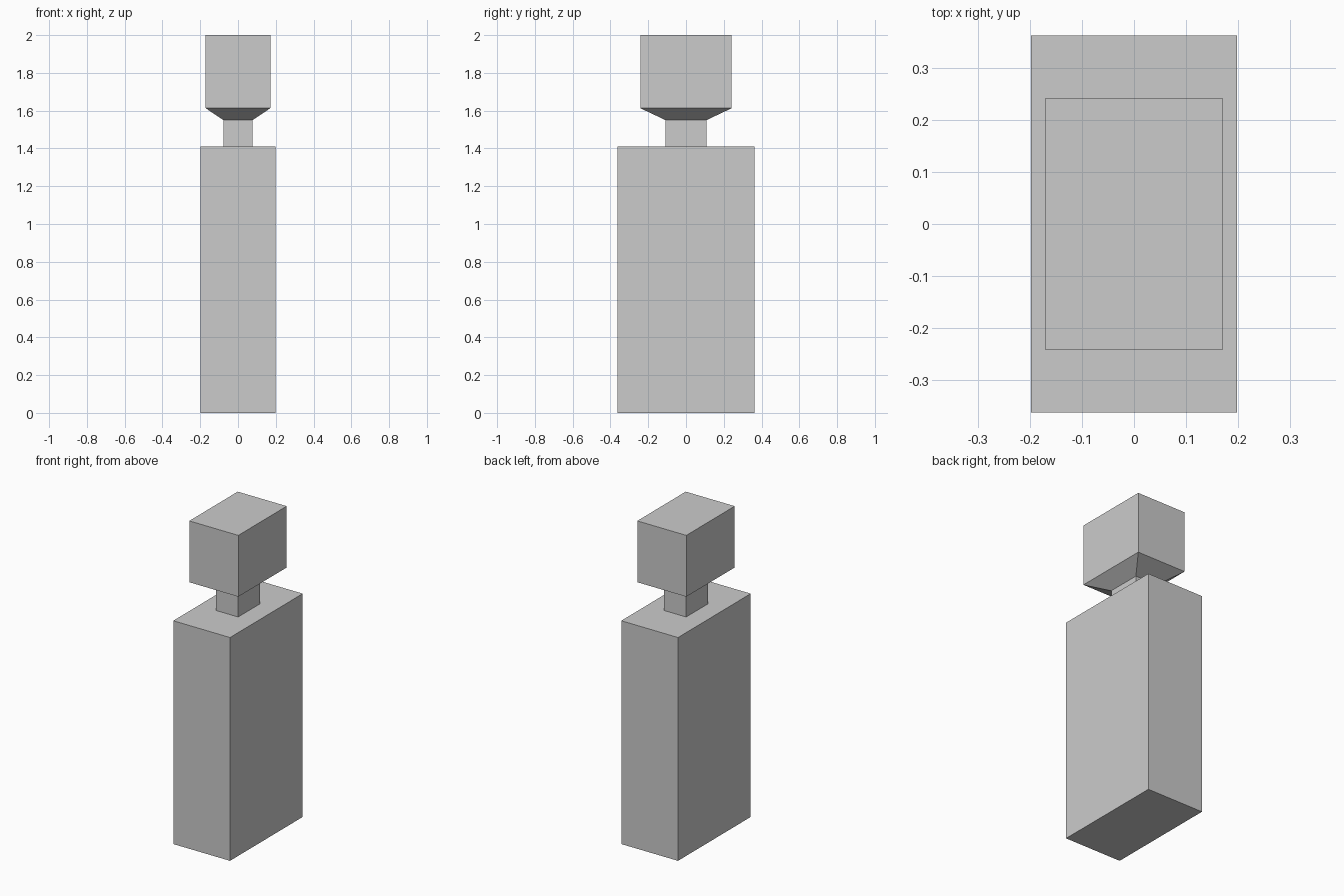
import bpy
import bmesh

if "Cube" in bpy.data.objects:
    bpy.data.objects.remove(bpy.data.objects["Cube"])


def loft(name, rings, cap_bottom=False, cap_top=False):
    """Skin a stack of rectangles given as (half_x, half_y, z)."""
    bm = bmesh.new()
    loops = [[bm.verts.new((sx * hx, sy * hy, z))
              for sx, sy in ((-1, -1), (1, -1), (1, 1), (-1, 1))]
             for hx, hy, z in rings]
    for low, high in zip(loops, loops[1:]):
        for i in range(4):
            j = (i + 1) % 4
            bm.faces.new((low[i], low[j], high[j], high[i]))
    if cap_bottom:
        bm.faces.new(loops[0][::-1])
    if cap_top:
        bm.faces.new(loops[-1])
    mesh = bpy.data.meshes.new(name)
    bm.to_mesh(mesh)
    bm.free()
    obj = bpy.data.objects.new(name, mesh)
    bpy.context.collection.objects.link(obj)
    return obj


BODY = (0.198, 0.3625)
NECK = (0.077, 0.1085)
CAP = (0.171, 0.2415)
SHOULDER_Z, NECK_TOP_Z, FLARE_Z, TOP_Z = 1.409, 1.55, 1.613, 2.0

# Tall bottle body, with the flat shoulder running in to the neck
loft("bottle_body",
     [(*BODY, 0), (*BODY, SHOULDER_Z), (*NECK, SHOULDER_Z)], cap_bottom=True)

# Narrow neck, open at both ends where it joins its neighbours
loft("bottle_neck", [(*NECK, SHOULDER_Z), (*NECK, NECK_TOP_Z)])

# Block stopper with a flared underside
loft("bottle_stopper",
     [(*NECK, NECK_TOP_Z), (*CAP, FLARE_Z), (*CAP, TOP_Z)], cap_top=True)
